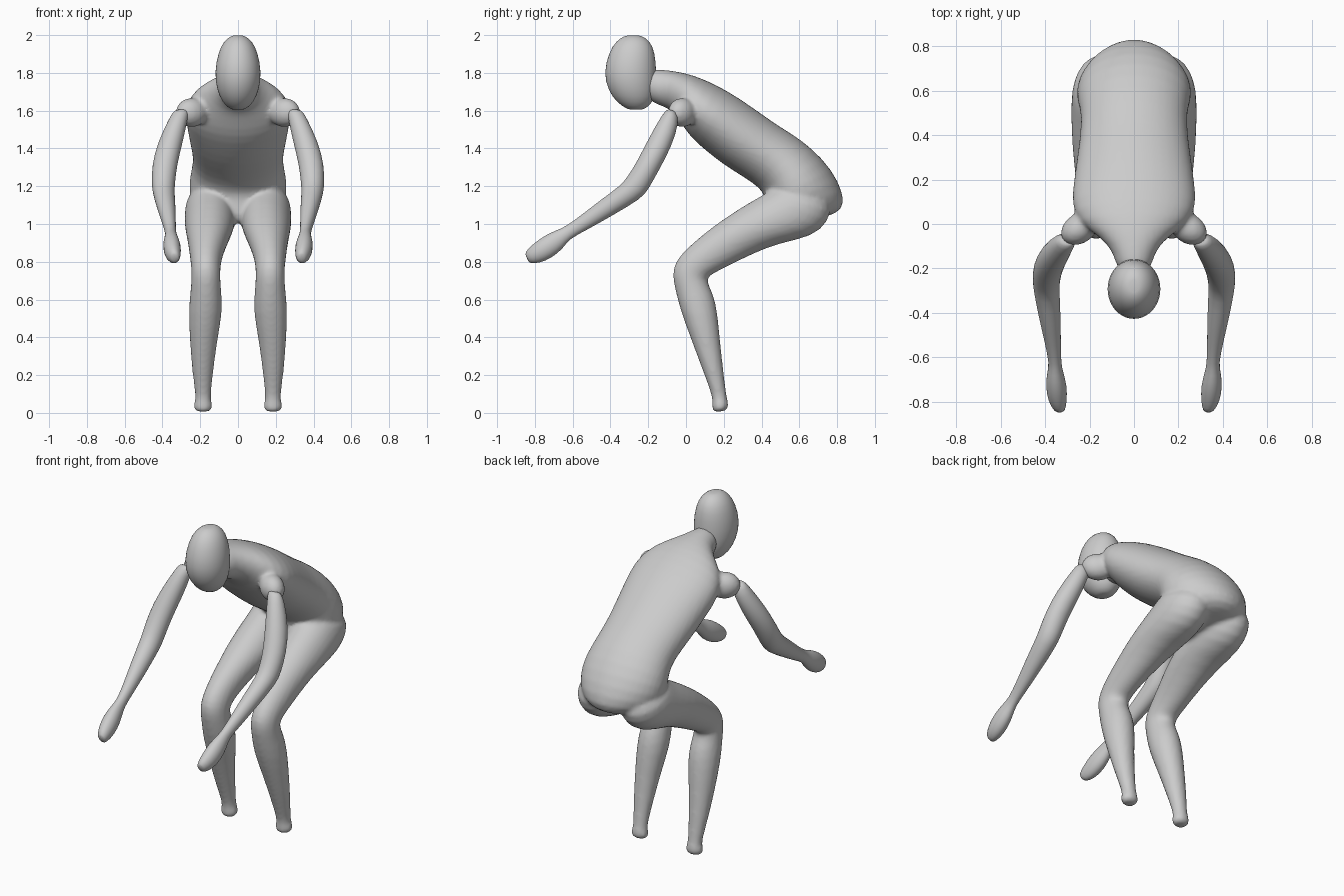
import bpy, bmesh, math
from mathutils import Matrix, Vector

skin = bpy.data.materials.new("light grey")
skin.diffuse_color = (0.6, 0.6, 0.6, 1)
SEG = 20


def loft(name, rings, side=1):
    """Skin through ovals: (front y, front z, back y, back z, centre x, half width)."""
    bm = bmesh.new()
    loops = []
    for fy, fz, by, bz, cx, w in rings:
        loop = []
        for i in range(SEG):
            a = 2 * math.pi * i / SEG
            t = 0.5 - 0.5 * math.cos(a)
            loop.append(bm.verts.new((side * (cx + w * math.sin(a)),
                                      fy + (by - fy) * t, fz + (bz - fz) * t)))
        loops.append(loop)
    for p, q in zip(loops, loops[1:]):
        for i in range(SEG):
            j = (i + 1) % SEG
            bm.faces.new((p[i], p[j], q[j], q[i]))
    # close both ends with a fan around the middle point
    for loop in (loops[0], loops[-1]):
        mid = bm.verts.new(sum((v.co for v in loop), Vector()) / SEG)
        for i in range(SEG):
            bm.faces.new((loop[i], loop[(i + 1) % SEG], mid))
    bmesh.ops.recalc_face_normals(bm, faces=bm.faces)
    return finish(name, bm)


def finish(name, bm):
    me = bpy.data.meshes.new(name)
    bm.to_mesh(me)
    bm.free()
    me.materials.append(skin)
    me.polygons.foreach_set("use_smooth", [True] * len(me.polygons))
    ob = bpy.data.objects.new(name, me)
    bpy.context.collection.objects.link(ob)
    ob.modifiers.new("round", 'SUBSURF').levels = 1
    ob.modifiers["round"].render_levels = 1
    return ob


# torso, from neck over the bent back to the buttocks
torso = loft("torso", [
    (-0.22, 1.66, -0.20, 1.82, 0, 0.08),
    (-0.12, 1.62, -0.14, 1.82, 0, 0.09),
    (-0.07, 1.60, -0.05, 1.81, 0, 0.15),
    (-0.03, 1.54, 0.04, 1.79, 0, 0.25),
    (0.02, 1.46, 0.16, 1.74, 0, 0.288),
    (0.10, 1.39, 0.28, 1.67, 0, 0.275),
    (0.20, 1.31, 0.40, 1.585, 0, 0.26),
    (0.30, 1.25, 0.50, 1.515, 0, 0.245),
    (0.39, 1.19, 0.61, 1.45, 0, 0.24),
    (0.42, 1.14, 0.73, 1.345, 0, 0.26),
    (0.41, 1.07, 0.81, 1.23, 0, 0.265),
    (0.42, 1.01, 0.85, 1.11, 0, 0.22),
    (0.50, 1.00, 0.80, 1.05, 0, 0.12)])

leg_rings = [
    (0.46, 1.20, 0.78, 1.12, 0.14, 0.125),
    (0.42, 1.16, 0.76, 1.01, 0.145, 0.137),
    (0.34, 1.12, 0.67, 0.93, 0.148, 0.138),
    (0.20, 1.03, 0.50, 0.90, 0.152, 0.128),
    (0.10, 0.955, 0.36, 0.845, 0.16, 0.105),
    (0.00, 0.87, 0.22, 0.775, 0.17, 0.085),
    (-0.06, 0.80, 0.14, 0.735, 0.17, 0.078),
    (-0.075, 0.73, 0.10, 0.71, 0.17, 0.076),
    (-0.055, 0.64, 0.148, 0.63, 0.17, 0.083),
    (-0.03, 0.54, 0.168, 0.53, 0.172, 0.092),
    (0.03, 0.38, 0.182, 0.37, 0.183, 0.072),
    (0.09, 0.22, 0.20, 0.21, 0.187, 0.056),
    (0.135, 0.10, 0.213, 0.10, 0.185, 0.041),
    (0.14, 0.06, 0.222, 0.06, 0.185, 0.043),
    (0.137, 0.035, 0.227, 0.04, 0.185, 0.053),
    (0.142, 0.003, 0.218, 0.012, 0.185, 0.044)]

arm_rings = [
    (-0.10, 1.61, -0.05, 1.595, 0.30, 0.04),
    (-0.13, 1.575, -0.035, 1.54, 0.315, 0.05),
    (-0.20, 1.45, -0.075, 1.41, 0.36, 0.067),
    (-0.26, 1.33, -0.14, 1.29, 0.39, 0.067),
    (-0.31, 1.25, -0.20, 1.18, 0.395, 0.062),
    (-0.345, 1.205, -0.235, 1.135, 0.395, 0.059),
    (-0.45, 1.13, -0.38, 1.05, 0.38, 0.05),
    (-0.55, 1.05, -0.53, 0.965, 0.365, 0.036),
    (-0.64, 0.985, -0.62, 0.92, 0.355, 0.027),
    (-0.68, 0.97, -0.65, 0.87, 0.355, 0.036),
    (-0.75, 0.94, -0.71, 0.82, 0.35, 0.049),
    (-0.815, 0.89, -0.775, 0.792, 0.345, 0.043),
    (-0.855, 0.85, -0.83, 0.79, 0.335, 0.026)]

joined = [torso]
for side, label in ((1, "left"), (-1, "right")):
    joined.append(loft(label + "_leg", leg_rings, side))
    loft(label + "_arm", arm_rings, side)
    # shoulder bridging torso and arm
    bm = bmesh.new()
    m = (Matrix.Translation((side * 0.245, -0.02, 1.59))
         @ Matrix.Rotation(-side * 0.6, 4, 'Z')
         @ Matrix.Diagonal((0.095, 0.07, 0.078, 1)))
    bmesh.ops.create_uvsphere(bm, u_segments=16, v_segments=10, radius=1, matrix=m)
    joined.append(finish(label + "_shoulder", bm))

# egg-shaped head
loft("head", [
    (-0.325, 1.998, -0.235, 1.998, 0, 0.035),
    (-0.37, 1.97, -0.19, 1.97, 0, 0.075),
    (-0.41, 1.91, -0.163, 1.91, 0, 0.106),
    (-0.438, 1.80, -0.155, 1.81, 0, 0.126),
    (-0.415, 1.71, -0.155, 1.71, 0, 0.114),
    (-0.37, 1.645, -0.175, 1.64, 0, 0.083),
    (-0.31, 1.605, -0.22, 1.605, 0, 0.04)])

# merge torso, shoulders and legs into one continuous skin
bpy.ops.object.select_all(action='DESELECT')
for ob in joined:
    ob.select_set(True)
bpy.context.view_layer.objects.active = torso
bpy.ops.object.join()
torso.name = "body"
remesh = torso.modifiers.new("merge", 'REMESH')
remesh.mode = 'VOXEL'
remesh.voxel_size = 0.012
remesh.use_smooth_shade = True
smooth = torso.modifiers.new("soften", 'SMOOTH')
smooth.factor = 0.5
smooth.iterations = 5
